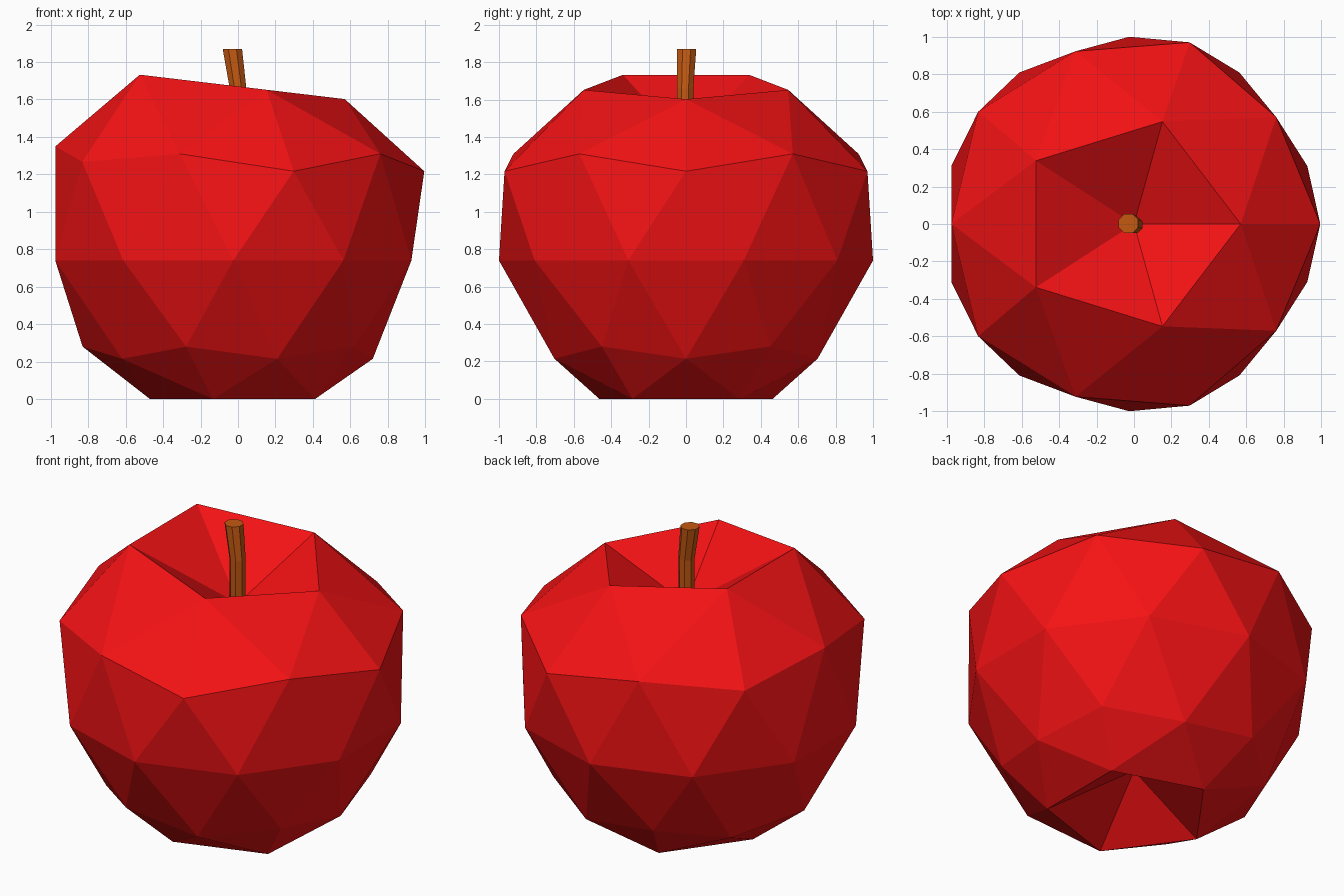
import bpy, bmesh, math
from mathutils import Vector

if "Cube" in bpy.data.objects:
    bpy.data.objects.remove(bpy.data.objects["Cube"])


def make_object(name, bm, color):
    bmesh.ops.recalc_face_normals(bm, faces=bm.faces)
    mesh = bpy.data.meshes.new(name)
    bm.to_mesh(mesh)
    bm.free()
    mat = bpy.data.materials.new(name + "_color")
    mat.diffuse_color = color
    mat.use_nodes = True
    mat.node_tree.nodes["Principled BSDF"].inputs["Base Color"].default_value = mat.diffuse_color
    mesh.materials.append(mat)
    obj = bpy.data.objects.new(name, mesh)
    bpy.context.collection.objects.link(obj)
    return obj


# Fruit: low icosphere, each ring reshaped.
# sphere height: (centre x, radius x, radius y, z, slope along x, lift of left side)
RINGS = {
    1.000: (0.00, 0.00, 0.00, 1.37, 0, 0),
    0.851: (-0.035, 0.605, 0.575, 1.67, -0.119, 0),
    0.526: (-0.016, 0.959, 0.97, 1.31, 0, 0.04),
    0.447: (-0.015, 1.01, 1.02, 1.217, 0, 0.05),
    0.000: (-0.025, 1.00, 1.00, 0.74, 0, 0),
    -0.447: (-0.03, 0.80, 0.765, 0.28, 0, 0),
    -0.526: (-0.02, 0.74, 0.74, 0.215, 0, 0),
    -0.851: (0.017, 0.487, 0.487, 0.0, 0, 0),
    -1.000: (0.00, 0.00, 0.00, 0.28, 0, 0),
}
bm = bmesh.new()
bmesh.ops.create_icosphere(bm, subdivisions=2, radius=1)
for v in bm.verts:
    level = min(RINGS, key=lambda k: abs(k - v.co.z))
    cx, rx, ry, z, slope, lift = RINGS[level]
    a = math.atan2(v.co.y, v.co.x)
    x = cx + rx * math.cos(a)
    v.co = Vector((x, ry * math.sin(a), z + slope * x + (lift if x < -0.5 else 0)))
make_object("apple_body", bm, (0.9, 0.006, 0.007, 1))

# Stem: eight-sided stick with one bend
bm = bmesh.new()
SIDES = 8
path = [(0.0, -0.005, 1.33), (0.0, -0.005, 1.66), (-0.03, 0.003, 1.87)]
rings = []
for (x, y, z), r in zip(path, (0.046, 0.048, 0.056)):
    rings.append([bm.verts.new((x + r * math.cos(math.tau * (i + 0.5) / SIDES),
                                y + r * math.sin(math.tau * (i + 0.5) / SIDES), z))
                  for i in range(SIDES)])
for low, high in zip(rings, rings[1:]):
    for i in range(SIDES):
        j = (i + 1) % SIDES
        bm.faces.new((low[i], low[j], high[j], high[i]))
bm.faces.new(rings[-1])
bm.faces.new(rings[0][::-1])
make_object("stem", bm, (0.55, 0.1, 0.006, 1))
